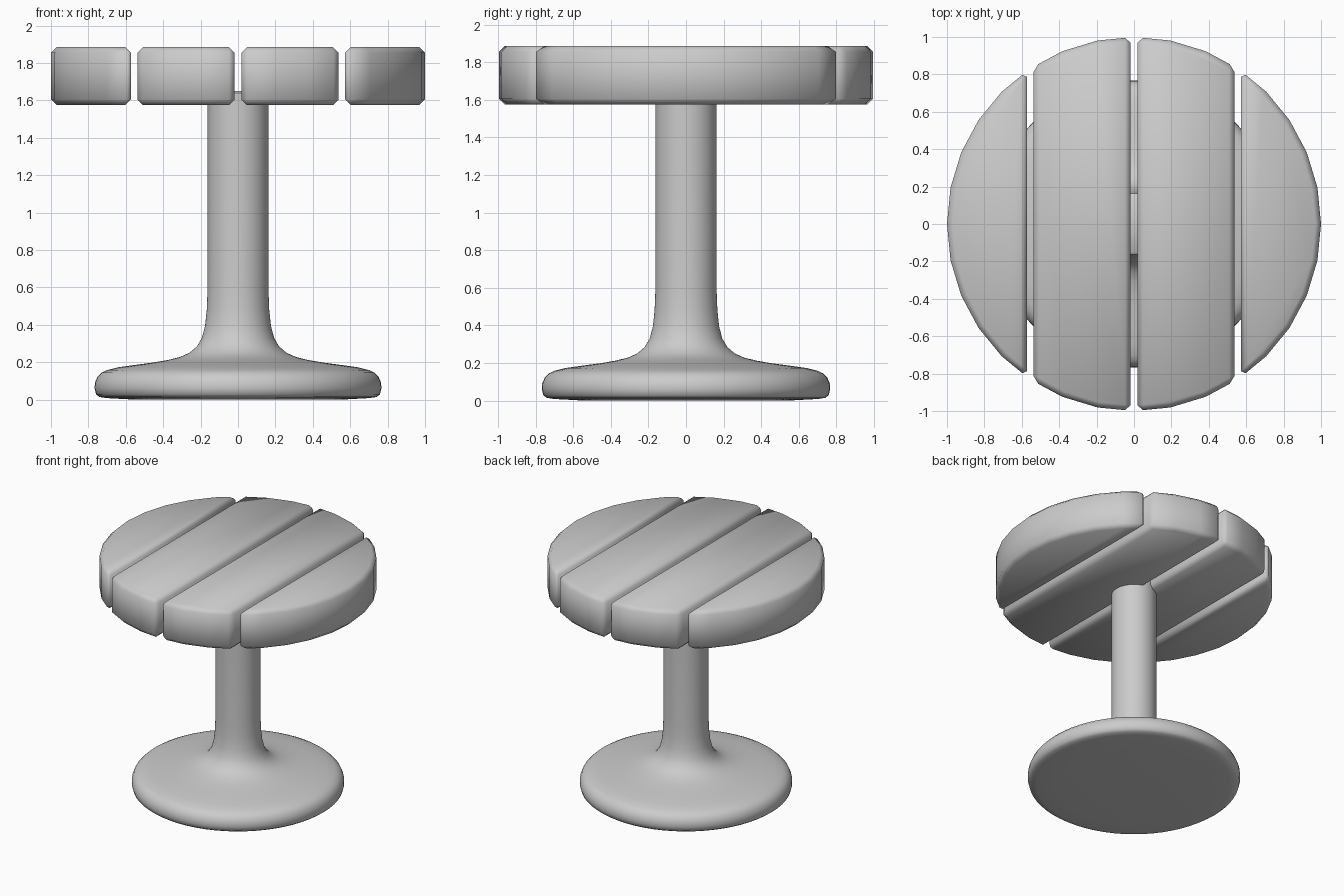
import bpy, bmesh, math
from mathutils import Vector

if "Cube" in bpy.data.objects:
    bpy.data.objects.remove(bpy.data.objects["Cube"])

Z0, Z1 = 1.575, 1.885


def finish(name, bm):
    bmesh.ops.recalc_face_normals(bm, faces=bm.faces)
    for f in bm.faces:
        f.smooth = True
    me = bpy.data.meshes.new(name)
    bm.to_mesh(me)
    bm.free()
    ob = bpy.data.objects.new(name, me)
    bpy.context.collection.objects.link(ob)
    return ob


def cut(bm, x, side):
    """Remove everything beyond x on the given side."""
    bmesh.ops.bisect_plane(bm, geom=bm.verts[:] + bm.edges[:] + bm.faces[:], dist=1e-5,
                           plane_co=(x, 0, 0), plane_no=(side, 0, 0), clear_outer=True)


def plank(name, x0, x1):
    """Strip of the round top between x0 and x1, with chamfered edges."""
    bm = bmesh.new()
    bmesh.ops.create_circle(bm, cap_ends=True, radius=1.0, segments=32)
    cut(bm, x0, -1)
    cut(bm, x1, 1)
    for v in bm.verts:
        v.co.z = Z0
    ext = bmesh.ops.extrude_face_region(bm, geom=bm.faces[:])
    for v in ext["geom"]:
        if isinstance(v, bmesh.types.BMVert):
            v.co.z = Z1
    ob = finish(name, bm)
    bev = ob.modifiers.new("chamfer", "BEVEL")
    bev.width = 0.03
    bev.segments = 1
    bev.limit_method = "ANGLE"
    bev.angle_limit = math.radians(30)


# Four planks of the round table top
plank("outer_plank_left", -1.1, -0.573)
plank("inner_plank_left", -0.538, -0.018)
plank("inner_plank_right", 0.018, 0.538)
plank("outer_plank_right", 0.573, 1.1)

# Lathed pedestal: flared base flowing into a round post
profile = [(0, 0), (0.55, 0), (0.70, 0.008), (0.74, 0.014), (0.759, 0.028), (0.767, 0.06),
           (0.765, 0.09), (0.752, 0.122), (0.73, 0.144), (0.70, 0.158), (0.64, 0.173),
           (0.54, 0.187), (0.45, 0.199), (0.375, 0.212), (0.31, 0.228), (0.26, 0.25),
           (0.22, 0.284), (0.193, 0.33), (0.176, 0.395), (0.167, 0.48), (0.163, 0.58),
           (0.163, 1.1), (0.163, 1.64), (0.15, 1.65), (0, 1.65)]
bm = bmesh.new()
vs = [bm.verts.new((r, 0, z)) for r, z in profile]
es = [bm.edges.new(p) for p in zip(vs, vs[1:])]
bmesh.ops.spin(bm, geom=vs + es, cent=(0, 0, 0), axis=(0, 0, 1),
               angle=math.tau, steps=64, use_duplicate=False)
bmesh.ops.remove_doubles(bm, verts=bm.verts[:], dist=1e-4)
pedestal = finish("pedestal", bm)
bpy.context.view_layer.objects.active = pedestal
pedestal.select_set(True)
bpy.ops.object.shade_smooth_by_angle(angle=math.radians(40))
